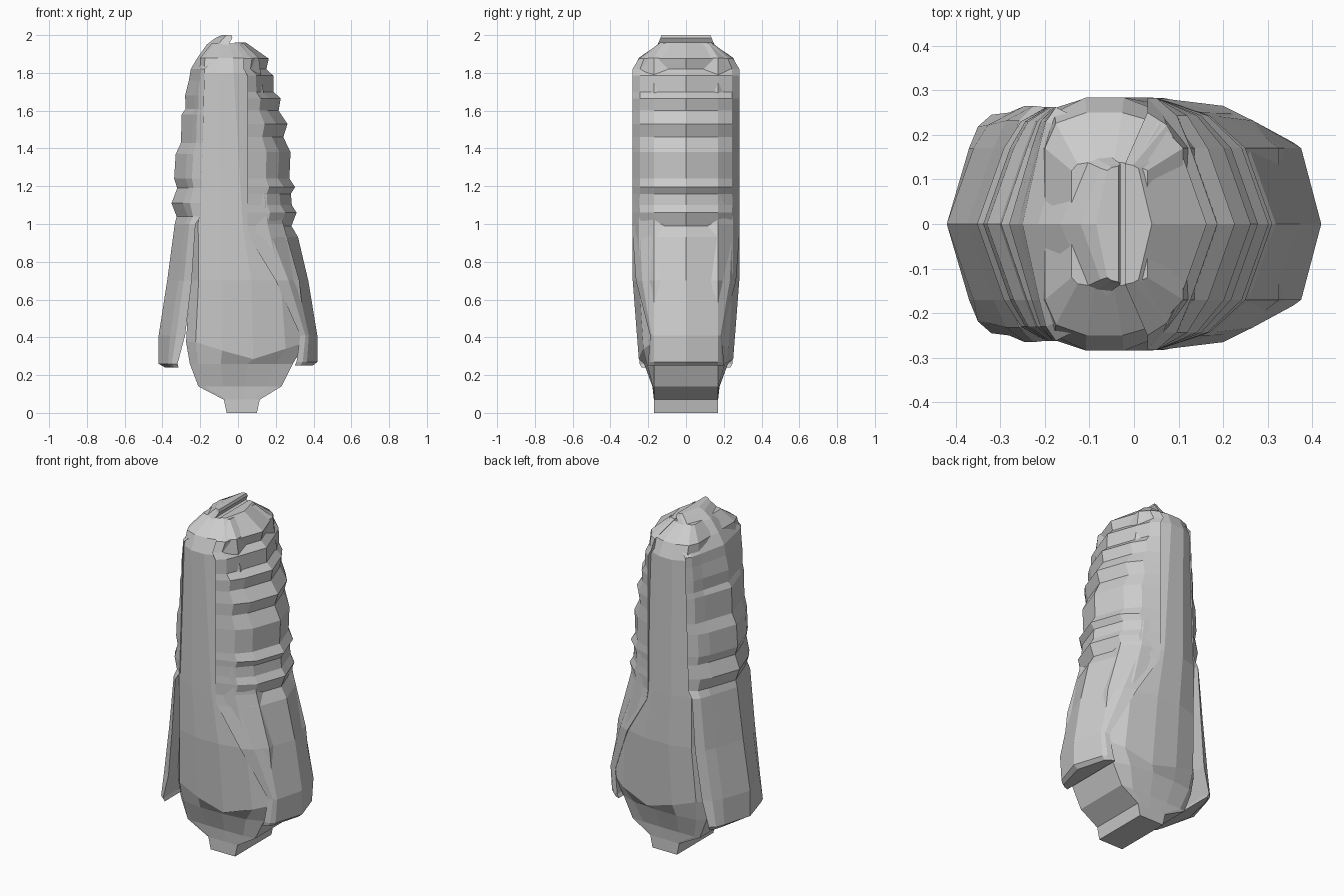
import bpy, bmesh


def loft(name, rings):
    """Skin a stack of equal-length rings and cap both ends."""
    bm = bmesh.new()
    rows = [[bm.verts.new(p) for p in r] for r in rings]
    n = len(rows[0])
    for a, b in zip(rows, rows[1:]):
        for i in range(n):
            j = (i + 1) % n
            bm.faces.new((a[i], a[j], b[j], b[i]))
    bm.faces.new(rows[0][::-1])
    bm.faces.new(rows[-1])
    bmesh.ops.recalc_face_normals(bm, faces=bm.faces)
    me = bpy.data.meshes.new(name)
    bm.to_mesh(me)
    bm.free()
    ob = bpy.data.objects.new(name, me)
    bpy.context.collection.objects.link(ob)
    return ob


def mirror_y(half):
    """Close a front half section with its copy at the back."""
    return half + [(x, -y, z) for x, y, z in reversed(half) if abs(y) > 1e-6]


def core_ring(z, xl, xr, y, ys, dip=0):
    w = xr - xl
    return mirror_y([(xl, -ys, z), (xl + .08 * w, -ys * .3 - y * .7, z),
                     (xl + .3 * w, -y, z - dip * .5), (xl + .56 * w, -y, z - dip),
                     (xl + .83 * w, -ys * .3 - y * .7, z - dip * .4), (xr, -ys, z)])


def shell_ring(side, z, xo, xi, yi, ys=.17):
    # side strip, angled strip and inner edge, from the seam outwards
    corner = xo - min(.06, (xo - xi) * .5)
    xm = xi + .6 * (corner - xi)
    half = [(xi, -yi, z), (xm, -(yi * .65 + ys * .35), z), (corner, -ys, z), (xo, 0, z)]
    return [(side * x, y, zz) for x, y, zz in mirror_y(half)]


# central pod with the stub at its foot
core = [(0, -.06, .1, .17, .17), (.07, -.075, .115, .17, .17),
        (.14, -.21, .23, .178, .17), (.26, -.255, .29, .222, .17),
        (.375, -.275, .36, .25, .17, .09), (.7, -.255, .325, .282, .17),
        (1.0, -.25, .24, .284, .17), (1.8, -.205, .12, .284, .17),
        (1.88, -.2, .11, .25, .17), (1.955, -.14, .03, .14, .12)]
loft("core_pod", [core_ring(*r) for r in core])

# right wing case: ridged above, a thin slab below
right = [(.25, .395, .30, .2), (.27, .42, .31, .2), (.41, .42, .33, .19), (.7, .372, .2, .265),
         (.93, .318, .06, .282)]
ridges = [(.99, .283), (1.06, .31), (1.1, .285), (1.16, .28), (1.195, .302), (1.24, .272),
          (1.38, .278), (1.46, .24), (1.53, .262), (1.6, .215), (1.665, .226),
          (1.70, .188), (1.785, .187), (1.82, .15)]
right += [(z, x, min(.05, x - .12), .283) for z, x in ridges]
right += [(1.875, .163, .03, .25), (1.962, .04, -.02, .135, .125)]
loft("right_wing_case", [shell_ring(1, *r) for r in right])

# left wing case: raised edge, folds over the crown
left = [(.24, .385, .315, .235), (.26, .42, .32, .245), (.41, .42, .28, .25), (.7, .375, .245, .265),
        (1.0, .335, .225, .265)]
folds = [(1.04, .325), (1.11, .352), (1.19, .322), (1.24, .338), (1.37, .33), (1.43, .302),
         (1.58, .298), (1.61, .277), (1.68, .28), (1.76, .26), (1.82, .25)]
left += [(z, x, .2 - (z - 1) * .03, .262) for z, x in folds]
left += [(1.88, .215, .12, .235), (1.95, .165, .05, .15, .14),
         (1.985, .12, .03, .135, .125), (2.0, .085, .035, .13, .12)]
loft("left_wing_case", [shell_ring(-1, *r) for r in left])
